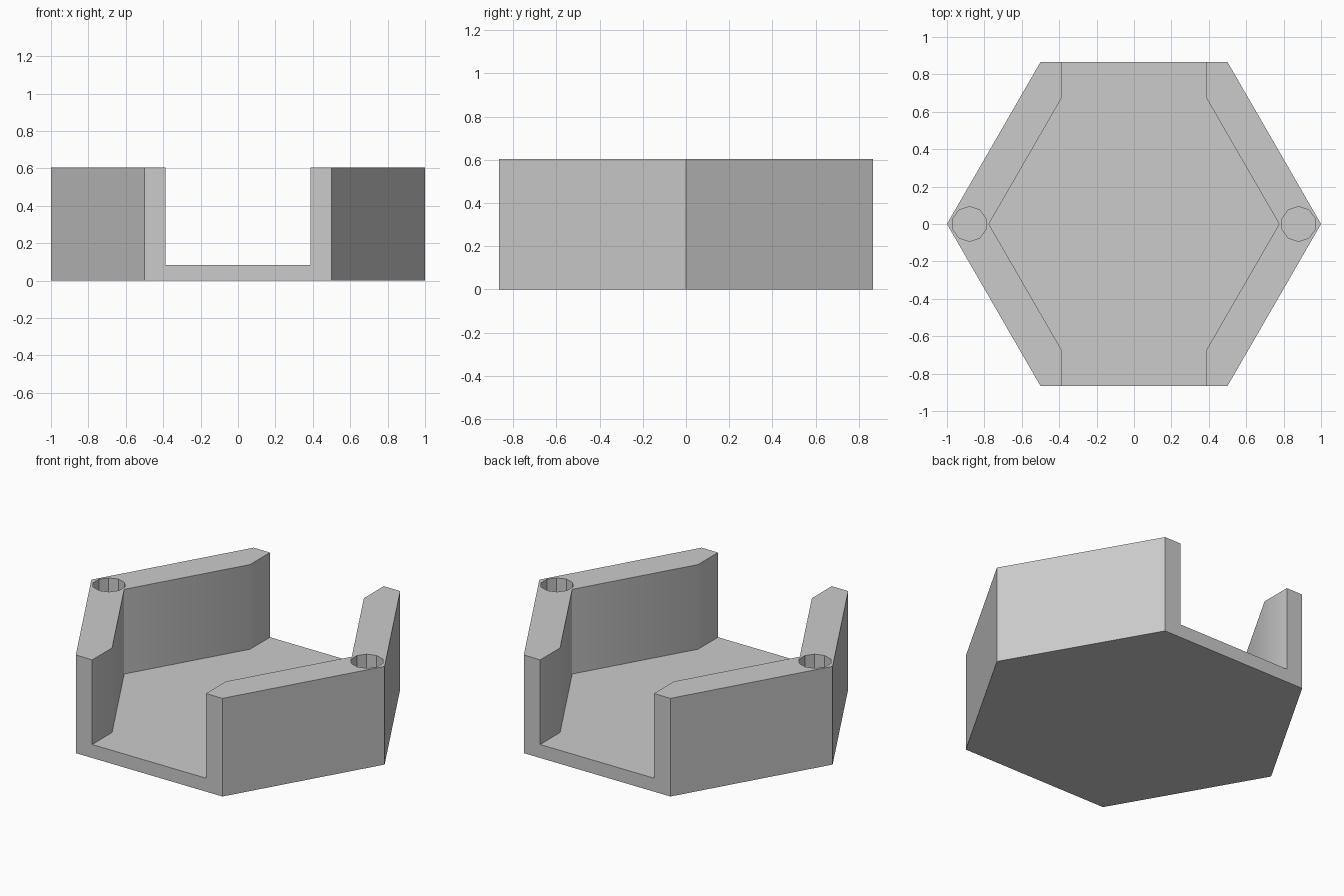
import bpy, bmesh, math
from math import sin, cos, radians

cube = bpy.data.objects.get("Cube")
if cube:
    bpy.data.objects.remove(cube, do_unlink=True)

HEIGHT, FLOOR = 0.605, 0.083
INNER = 0.776

grey = bpy.data.materials.new("plain_grey")
grey.use_nodes = True
colour = (0.6, 0.6, 0.6, 1)
grey.diffuse_color = colour
grey.node_tree.nodes["Principled BSDF"].inputs["Base Color"].default_value = colour


def ring(sides, radius, cx=0, turn=0):
    """Corner points of a regular polygon."""
    angles = [radians(turn + 360 * i / sides) for i in range(sides)]
    return [(cx + radius * cos(a), radius * sin(a)) for a in angles]


def prism(name, points, z0, z1):
    """Extrude a flat outline from z0 to z1."""
    bm = bmesh.new()
    face = bm.faces.new([bm.verts.new((x, y, z0)) for x, y in points])
    top = bmesh.ops.extrude_face_region(bm, geom=[face])["geom"]
    verts = [v for v in top if isinstance(v, bmesh.types.BMVert)]
    bmesh.ops.translate(bm, verts=verts, vec=(0, 0, z1 - z0))
    bmesh.ops.recalc_face_normals(bm, faces=bm.faces)
    mesh = bpy.data.meshes.new(name)
    bm.to_mesh(mesh)
    bm.free()
    mesh.materials.append(grey)
    obj = bpy.data.objects.new(name, mesh)
    bpy.context.collection.objects.link(obj)
    return obj


# Hexagonal body
body = prism("hexagonal_tray", ring(6, 1), 0, HEIGHT)

# Hexagonal cavity, running straight out through the front and back
hexagon = ring(6, INNER)
half = INNER / 2
outline = [hexagon[0], hexagon[1], (half, 1), (-half, 1), hexagon[2],
           hexagon[3], hexagon[4], (-half, -1), (half, -1), hexagon[5]]
cutters = [prism("cavity_cutter", outline, FLOOR, 1)]

# Ten-sided pin holes in the two side corners
for side, x in (("left", 0.88), ("right", -0.88)):
    cutters.append(prism(side + "_hole_cutter", ring(10, 0.093, x, 18), FLOOR, 1))

bpy.ops.object.select_all(action="DESELECT")
body.select_set(True)
bpy.context.view_layer.objects.active = body
for cutter in cutters:
    cutter.hide_render = True
    cut = body.modifiers.new(cutter.name, "BOOLEAN")
    cut.operation = "DIFFERENCE"
    cut.solver = "EXACT"
    cut.object = cutter
    bpy.ops.object.modifier_apply(modifier=cut.name)
    bpy.data.objects.remove(cutter, do_unlink=True)

# Soften only the shallow bends of the inner walls
bpy.ops.object.shade_smooth_by_angle(angle=radians(33))
